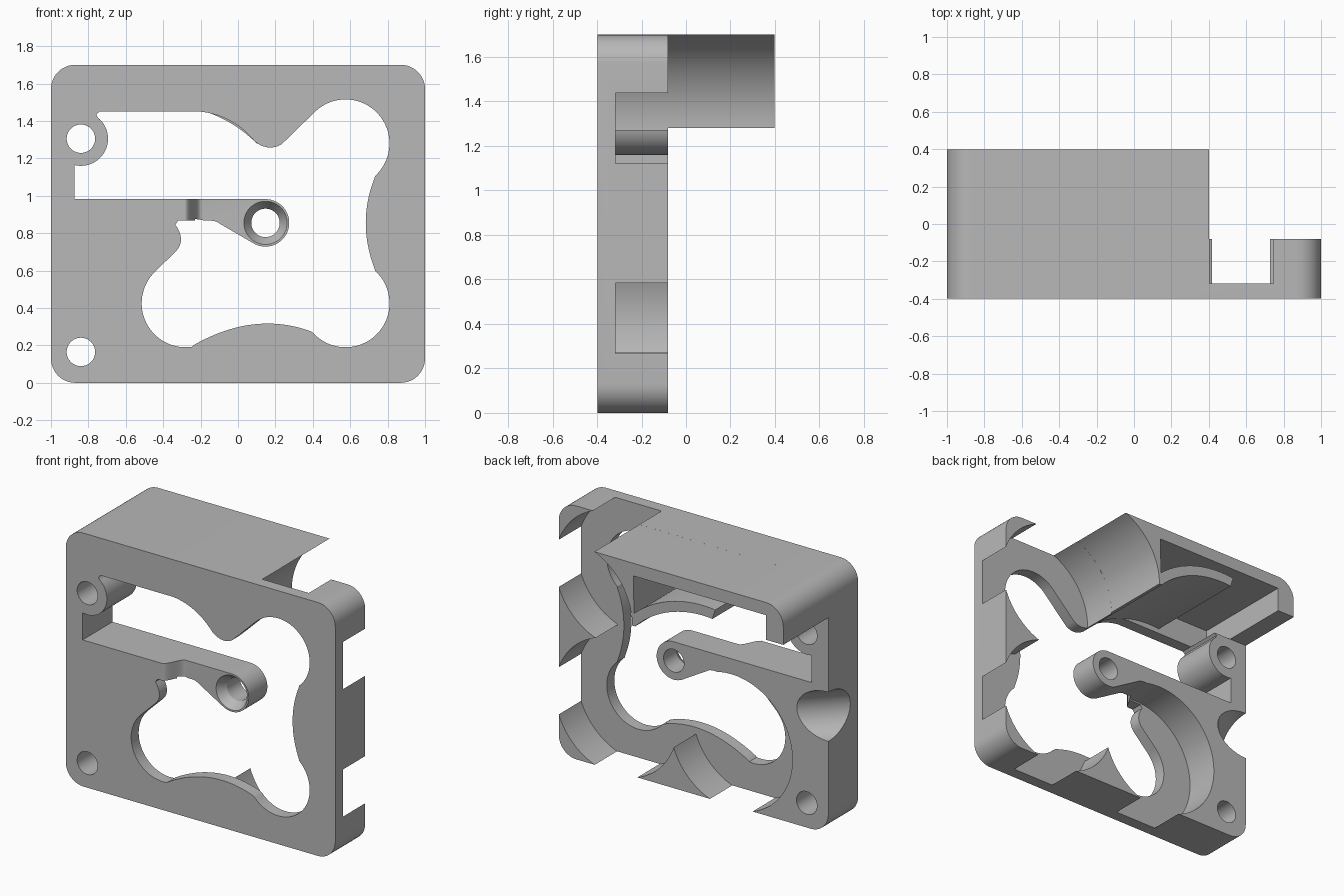
import bpy, bmesh, math
from mathutils import Matrix, Vector

if "Cube" in bpy.data.objects:
    bpy.data.objects.remove(bpy.data.objects["Cube"], do_unlink=True)

grey = bpy.data.materials.new("plain_grey")
grey.use_nodes = True
grey.diffuse_color = (0.48, 0.48, 0.48, 1)
grey.node_tree.nodes["Principled BSDF"].inputs["Base Color"].default_value = grey.diffuse_color

FRONT, FLOOR, BACK, END = -0.397, -0.317, -0.08, 0.397
LOBE_R, POCKET_R, HOLE_R = 0.235, 0.454, 0.076
UPPER, LOWER, INNER = (0.575, 1.28), (0.575, 0.425), (-0.28, 0.425)
BOSS, CORNER_HOLE, HUB = (-0.84, 1.305), (-0.84, 0.165), (0.147, 0.855)


def arc(c, r, a, b, n=32):
    """Points on a circle from angle a to b in degrees."""
    steps = [math.radians(a + (b - a) * i / n) for i in range(n + 1)]
    return [(c[0] + r * math.cos(t), c[1] + r * math.sin(t)) for t in steps]


def bend(a, m, b, n=20):
    """Smooth curve from a to b passing through m."""
    a, m, b = Vector(a), Vector(m), Vector(b)
    c = 2 * m - (a + b) / 2
    return [tuple(a * (1 - t) ** 2 + c * 2 * t * (1 - t) + b * t * t)
            for t in (i / n for i in range(n + 1))]


def finish(name, bm):
    bmesh.ops.recalc_face_normals(bm, faces=bm.faces)
    mesh = bpy.data.meshes.new(name)
    bm.to_mesh(mesh)
    bm.free()
    mesh.materials.append(grey)
    obj = bpy.data.objects.new(name, mesh)
    bpy.context.collection.objects.link(obj)
    return obj


def prism(name, pts, lo, hi, vertical=False):
    """Extrude an outline along y, or along z when vertical."""
    place = (lambda p: (p[0], p[1], lo)) if vertical else (lambda p: (p[0], lo, p[1]))
    bm = bmesh.new()
    face = bm.faces.new([bm.verts.new(place(p)) for p in pts])
    top = bmesh.ops.extrude_face_region(bm, geom=[face])["geom"]
    shift = (0, 0, hi - lo) if vertical else (0, hi - lo, 0)
    bmesh.ops.translate(bm, vec=shift, verts=[g for g in top if isinstance(g, bmesh.types.BMVert)])
    return finish(name, bm)


def disc(c, r, lo, hi):
    return prism("round_cutter", arc(c, r, 0, 360, 64)[:-1], lo, hi)


def cone(matrix, r1, r2, depth):
    bm = bmesh.new()
    bmesh.ops.create_cone(bm, cap_ends=True, segments=64, radius1=r1, radius2=r2,
                          depth=depth, matrix=matrix)
    return finish("cone_cutter", bm)


def cut(obj, *cutters):
    for c in cutters:
        mod = obj.modifiers.new("cut", "BOOLEAN")
        mod.operation, mod.solver, mod.object = "DIFFERENCE", "EXACT", c
        bpy.context.view_layer.objects.active = obj
        bpy.ops.object.modifier_apply(modifier=mod.name)
        bpy.data.objects.remove(c, do_unlink=True)


# Main plate with rounded corners
outline = []
for cx, cz, start in ((0.87, 1.57, 0), (-0.87, 1.57, 90), (-0.87, 0.13, 180), (0.87, 0.13, 270)):
    outline += arc((cx, cz), 0.13, start, start + 90, 12)
plate = prism("plate", outline, FRONT, BACK)

# Lobed opening through the whole plate
opening = [(-0.875, 0.982)]
opening += arc(BOSS, 0.145, -104, 52)
opening += [(-0.758, 1.435), (-0.74, 1.45)]
opening += bend((-0.2, 1.45), (-0.04, 1.4), (0.09, 1.29), 12)
opening += bend((0.12, 1.27), (0.18, 1.258), (0.235, 1.277), 8)
opening += arc(UPPER, LOBE_R, 135, -48)
opening += bend((0.73, 1.095), (0.683, 0.855), (0.73, 0.61))
opening += arc(LOWER, LOBE_R, 48, -138)
opening += bend((0.39, 0.275), (0.08, 0.312), (-0.24, 0.2))
opening += arc(INNER, LOBE_R, -82, -225)
opening += bend((-0.33, 0.705), (-0.305, 0.77), (-0.335, 0.845), 10)
opening += [(-0.32, 0.867), (-0.28, 0.867), (-0.28, 0.982)]
cut(plate, prism("opening_cutter", opening, -0.6, 0.6))

# Round pockets and hollow on the back, screw holes
for c in (UPPER, LOWER, INNER):
    cut(plate, disc(c, POCKET_R, FLOOR, 0.6))
hollow = [(-0.87, 1.45), (-0.6, 1.45), (-0.6, 1.25), (0.12, 1.25), (0.12, 1.615), (-0.87, 1.615)]
cut(plate, prism("hollow_cutter", hollow, FLOOR, 0.6))
for c in (BOSS, CORNER_HOLE):
    cut(plate, disc(c, HOLE_R, -0.6, 0.6))

# Diagonal cable channel across the rear side edge
turn = Vector((1, 1, 0)).to_track_quat("Z", "Y").to_matrix().to_4x4()
cut(plate, cone(Matrix.Translation((-1, BACK, 0.785)) @ turn, 0.165, 0.165, 2))

# Hood: roof, side lip, concave end and curved finger
hood_pts = [(-1, 1.45)] + arc((-0.87, 1.57), 0.13, 180, 90, 12)
hood_pts += arc(UPPER, POCKET_R, 112.4, 180)
centre = (-0.4, 0.78)
hood_pts += arc(centre, 0.707, 45, 96)
hood_pts += arc(centre, 0.775, 97, 49)
hood_pts += [(0.112, 1.615), (-0.87, 1.615), (-0.87, 1.45)]
hood = prism("hood", hood_pts, FLOOR, END)

# Arm with hub, stepped back from the front by a soft bend
arm_pts = [(-0.3, 0.982)] + arc(HUB, 0.127, 90, -118)
arm_pts += bend((-0.1, 0.852), (-0.125, 0.864), (-0.16, 0.867), 6) + [(-0.3, 0.867)]
arm = prism("arm", arm_pts, FRONT, BACK)
step = [(-0.285 + 0.09 * t, FRONT + 0.06 * (1 - math.cos(math.pi * t)))
        for t in (i / 12 for i in range(13))]
hub_front = FRONT + 0.12
step += [(0.5, hub_front), (0.5, -0.6), (-0.285, -0.6)]
cut(arm, prism("step_cutter", step, 0.5, 1.2, vertical=True))
cut(arm, disc(INNER, POCKET_R, FLOOR, 0.6), disc(HUB, HOLE_R, -0.6, 0.6))
to_back = Matrix.Rotation(-math.pi / 2, 4, "X")
cut(arm, cone(Matrix.Translation((HUB[0], hub_front + 0.02, HUB[1])) @ to_back, 0.135, 0.07, 0.1))

# Smooth the curved walls and keep the edges crisp
for obj in (plate, hood, arm):
    bpy.ops.object.select_all(action="DESELECT")
    obj.select_set(True)
    bpy.context.view_layer.objects.active = obj
    bpy.ops.object.shade_smooth_by_angle(angle=math.radians(30))
